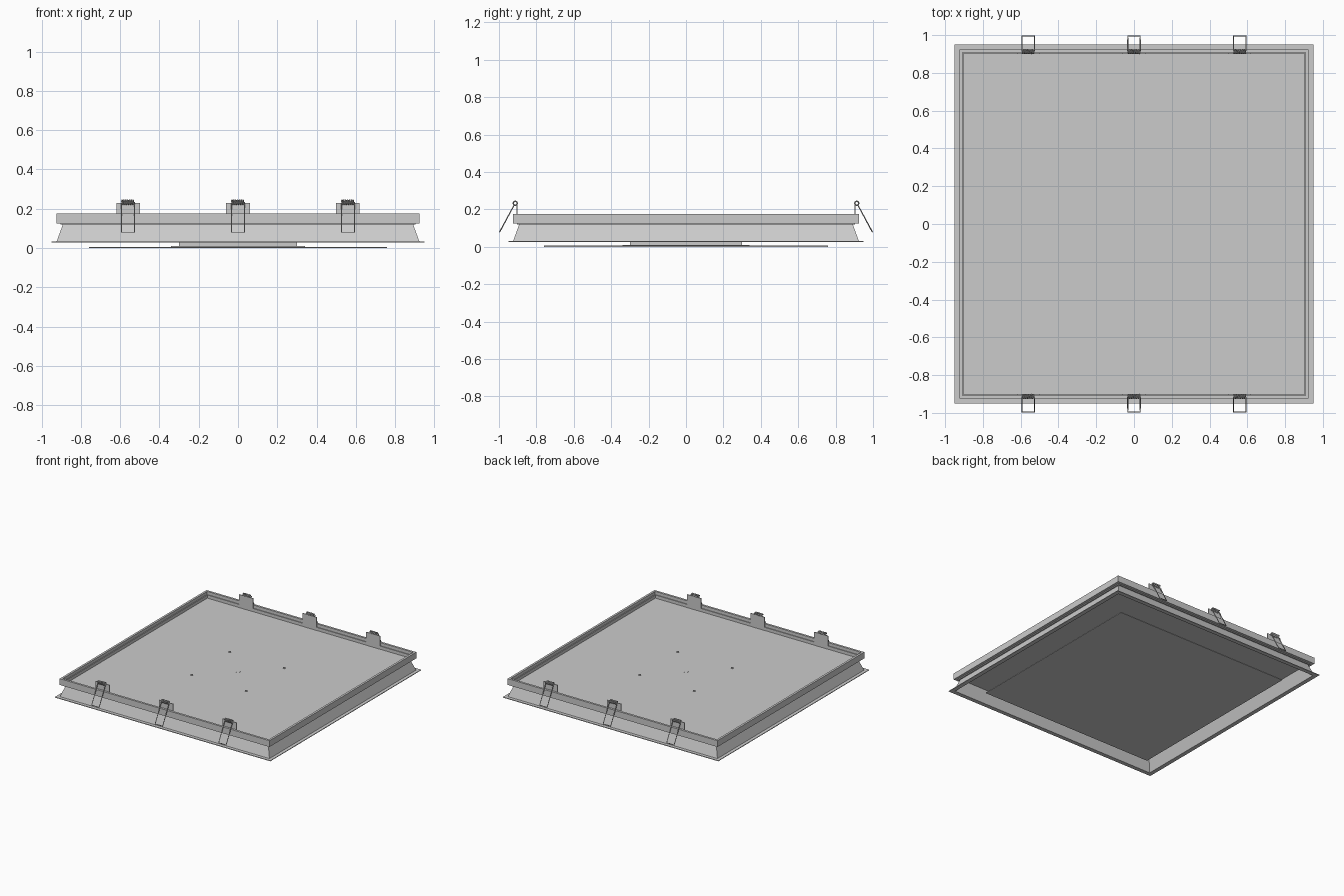
import bpy, bmesh, math
from mathutils import Vector

cube = bpy.data.objects.get("Cube")
if cube:
    bpy.data.objects.remove(cube, do_unlink=True)


def material(name, value):
    m = bpy.data.materials.new(name)
    m.use_nodes = True
    colour = (value, value, value, 1)
    m.diffuse_color = colour
    m.node_tree.nodes["Principled BSDF"].inputs["Base Color"].default_value = colour
    return m


GREY = material("light grey metal", 0.6)


def finish(bm, name):
    bmesh.ops.recalc_face_normals(bm, faces=bm.faces[:])
    mesh = bpy.data.meshes.new(name)
    bm.to_mesh(mesh)
    bm.free()
    mesh.materials.append(GREY)
    ob = bpy.data.objects.new(name, mesh)
    bpy.context.collection.objects.link(ob)
    return ob


def square_frame(name, profile):
    """Sweep a closed (radius, z) profile around a square."""
    bm = bmesh.new()
    rings = [[bm.verts.new((sx * r, sy * r, z)) for r, z in profile]
             for sx, sy in ((1, 1), (-1, 1), (-1, -1), (1, -1))]
    n = len(profile)
    for c in range(4):
        a, b = rings[c], rings[(c + 1) % 4]
        for i in range(n):
            j = (i + 1) % n
            bm.faces.new((a[i], a[j], b[j], b[i]))
    return finish(bm, name)


def box(name, lo, hi):
    bm = bmesh.new()
    bmesh.ops.create_cube(bm, size=1)
    lo, hi = Vector(lo), Vector(hi)
    for v in bm.verts:
        v.co = (lo + hi) / 2 + v.co * (hi - lo)
    return finish(bm, name)


def plate(name, half, z0, z1):
    return box(name, (-half, -half, z0), (half, half, z1))


def disc(name, x, y, z, radius, height, sides):
    bm = bmesh.new()
    bmesh.ops.create_cone(bm, cap_ends=True, segments=sides,
                          radius1=radius, radius2=radius, depth=height)
    bmesh.ops.translate(bm, verts=bm.verts, vec=(x, y, z))
    return finish(bm, name)


def wire(name, points, radius):
    curve = bpy.data.curves.new(name, "CURVE")
    curve.dimensions = "3D"
    curve.bevel_depth = radius
    curve.bevel_resolution = 1
    curve.use_fill_caps = True
    spline = curve.splines.new("POLY")
    spline.points.add(len(points) - 1)
    for p, co in zip(spline.points, points):
        p.co = (*co, 1)
    curve.materials.append(GREY)
    ob = bpy.data.objects.new(name, curve)
    bpy.context.collection.objects.link(ob)
    return ob


# Housing: flange, sloping skirt and upright neck
square_frame("housing_frame", [
    (0.95, 0.027), (0.95, 0.032), (0.924, 0.032), (0.89, 0.125),
    (0.925, 0.125), (0.925, 0.175), (0.908, 0.175), (0.908, 0.15),
    (0.902, 0.15), (0.902, 0.121), (0.884, 0.121), (0.917, 0.027)])
plate("top_panel", 0.903, 0.119, 0.125)

# Hanging face plate and its mounting bracket
plate("face_plate", 0.76, 0.0, 0.006)
square_frame("mounting_bracket", [
    (0.34, 0.006), (0.34, 0.011), (0.30, 0.011), (0.30, 0.119),
    (0.295, 0.119), (0.295, 0.006)])

# Screws and centre plug
for x in (-0.24, 0.24):
    for y in (-0.24, 0.24):
        disc("panel_screw", x, y, 0.127, 0.01, 0.006, 12)
disc("centre_plug", 0, 0, 0.125, 0.018, 0.003, 8)

# Spring clips along the front and back
TURNS, STEPS = 7, 10
COIL_Y, COIL_Z, COIL_R, HALF = 0.913, 0.233, 0.011, 0.033
for side in (-1, 1):
    for x in (-0.56, 0, 0.56):
        ys = sorted((side * 0.901, side * 0.907))
        box("clip_bracket", (x - 0.06, ys[0], 0.125), (x + 0.06, ys[1], 0.23))
        coil = []
        for i in range(TURNS * STEPS + 1):
            a = math.tau * i / STEPS
            coil.append((x - HALF + 2 * HALF * i / (TURNS * STEPS),
                         side * (COIL_Y + COIL_R * math.cos(a)),
                         COIL_Z + COIL_R * math.sin(a)))
        wire("clip_coil", coil, 0.0035)
        top, foot = (side * 0.918, 0.225), (side * 0.996, 0.08)
        wire("clip_arm", [(x - HALF, *top), (x - HALF, *foot),
                          (x + HALF, *foot), (x + HALF, *top)], 0.0035)
